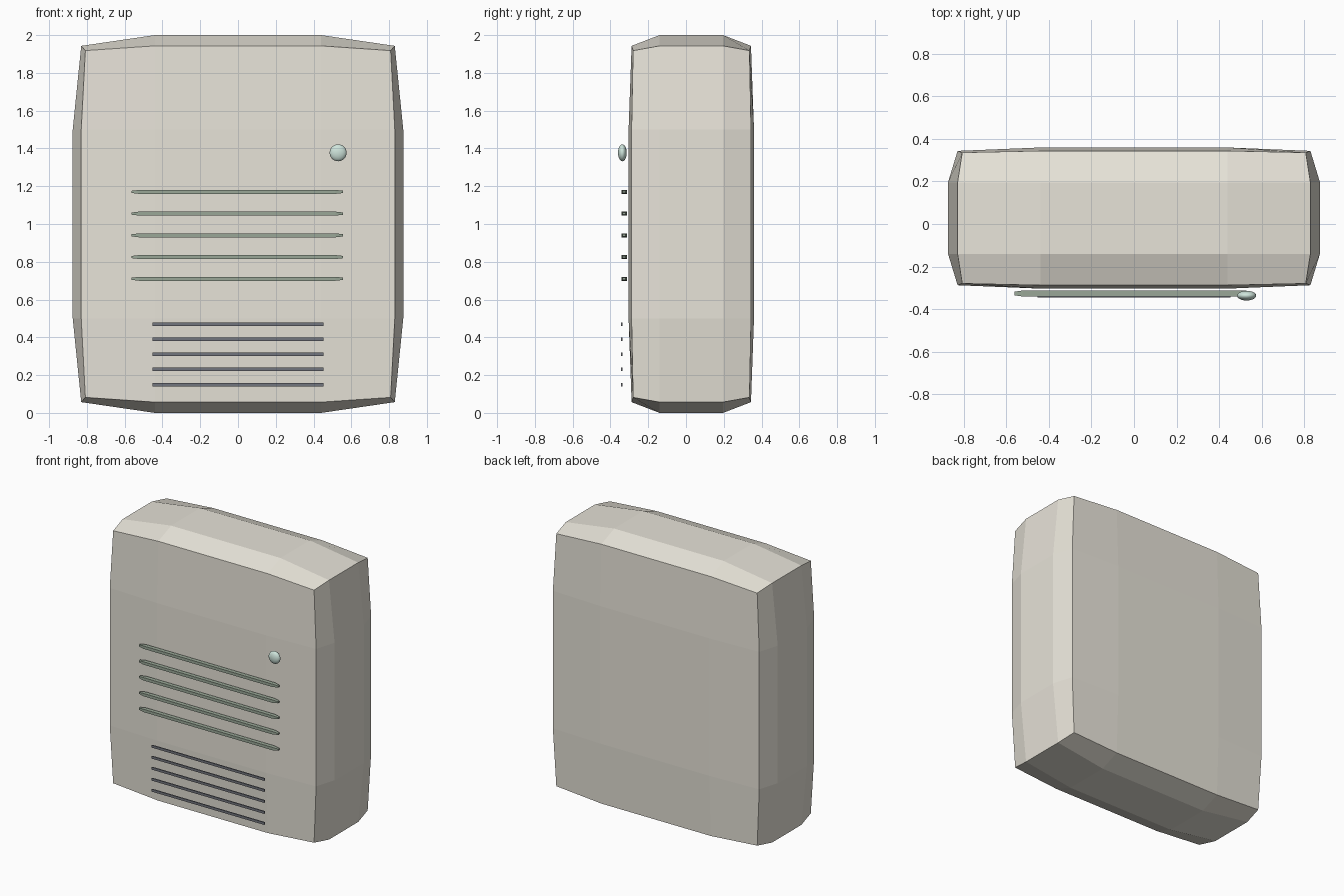
import bpy, bmesh

if "Cube" in bpy.data.objects:
    bpy.data.objects.remove(bpy.data.objects["Cube"])

def material(name, color):
    m = bpy.data.materials.new(name)
    m.diffuse_color = (*color, 1)
    m.use_nodes = True
    m.node_tree.nodes["Principled BSDF"].inputs["Base Color"].default_value = m.diffuse_color
    return m

cream = material("cream", (0.80, 0.77, 0.69))
green = material("grey_green", (0.32, 0.39, 0.31))
dark = material("dark_slate", (0.17, 0.18, 0.21))
mint = material("mint", (0.62, 0.78, 0.71))

def add_object(name, bm, loc, mat, smooth=False):
    bmesh.ops.recalc_face_normals(bm, faces=bm.faces)
    for f in bm.faces:
        f.smooth = smooth
    me = bpy.data.meshes.new(name)
    bm.to_mesh(me)
    bm.free()
    me.materials.append(mat)
    ob = bpy.data.objects.new(name, me)
    ob.location = loc
    bpy.context.collection.objects.link(ob)
    return ob

# Body: 3x3x3 box, bulging faces; per axis (inner, face, edge, corner) half sizes
bm = bmesh.new()
bmesh.ops.create_cube(bm, size=2)
bmesh.ops.subdivide_edges(bm, edges=bm.edges[:], cuts=2, use_grid_fill=True)
sizes = ((0.44, 0.875, 0.83, 0.808),
         (0.168, 0.332, 0.316, 0.308),
         (0.50, 1.0, 0.943, 0.918))
for v in bm.verts:
    outer = sum(abs(c) > 0.9 for c in v.co)
    for i, c in enumerate(v.co[:]):
        half = sizes[i][outer if abs(c) > 0.9 else 0]
        v.co[i] = half if c > 0 else -half
add_object("body", bm, (0, 0.028, 1), cream)

# Bar: box along x with optionally tapered ends
def bar(name, loc, half, mat, taper=0):
    bm = bmesh.new()
    bmesh.ops.create_cube(bm, size=2)
    if taper:
        along = [e for e in bm.edges if abs(e.verts[0].co.x - e.verts[1].co.x) > 1]
        bmesh.ops.subdivide_edges(bm, edges=along, cuts=2)
    for v in bm.verts:
        end = abs(v.co.x) > 0.9
        s = 1 if v.co.x > 0 else -1
        k = 0.55 if taper and end else 1
        v.co = (s * (half[0] if end else half[0] - taper),
                v.co.y * half[1] * k, v.co.z * half[2] * k)
    add_object(name, bm, loc, mat)

# Speaker slats and lower vent slots
for i in range(5):
    bar(f"grille_slat_{i + 1}", (-0.003, -0.327, 1.17 - 0.115 * i),
        (0.56, 0.0145, 0.0105), green, 0.04)
    bar(f"vent_slot_{i + 1}", (0, -0.341, 0.47 - 0.08 * i),
        (0.453, 0.004, 0.009), dark)

# Button: flattened ball
bm = bmesh.new()
bmesh.ops.create_uvsphere(bm, u_segments=20, v_segments=12, radius=1)
bmesh.ops.scale(bm, vec=(0.045, 0.023, 0.045), verts=bm.verts)
add_object("button", bm, (0.53, -0.337, 1.377), mint, True)
